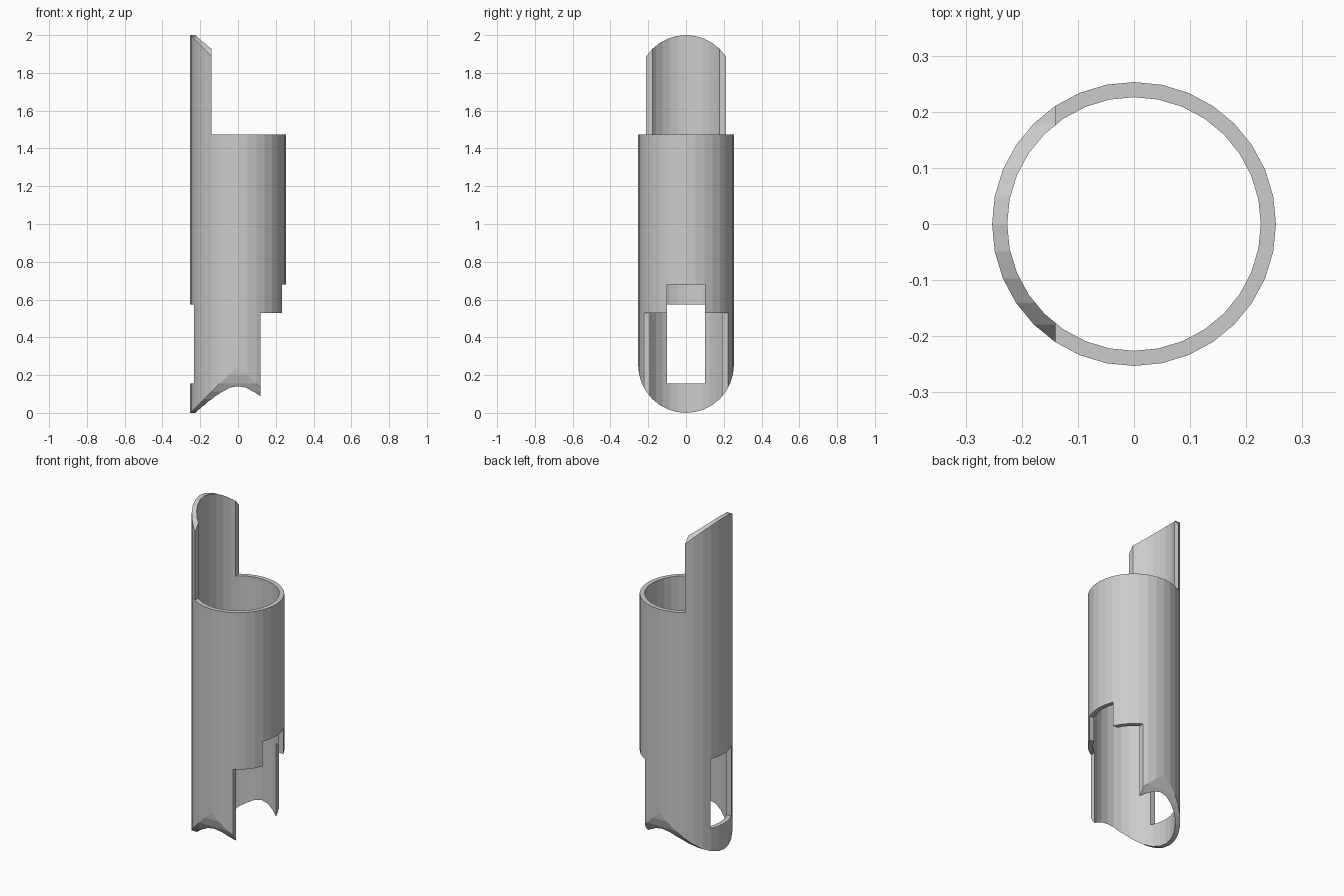
import bpy, bmesh, math

cube = bpy.data.objects.get("Cube")
if cube:
    bpy.data.objects.remove(cube, do_unlink=True)

OUTER, INNER, SIDES = 0.253, 0.226, 32
END_R = 0.2535      # radius of the rounded ends, seen from the side
HEIGHT = 2.0

grey = bpy.data.materials.new("grey")
grey.use_nodes = True
grey.diffuse_color = (0.6, 0.6, 0.6, 1)
grey.node_tree.nodes["Principled BSDF"].inputs["Base Color"].default_value = (0.6, 0.6, 0.6, 1)


def prism(name, profile, direction):
    """Extrude a closed outline into a solid."""
    bm = bmesh.new()
    face = bm.faces.new([bm.verts.new(p) for p in profile])
    new = bmesh.ops.extrude_face_region(bm, geom=[face])["geom"]
    bmesh.ops.translate(bm, vec=direction, verts=[v for v in new if isinstance(v, bmesh.types.BMVert)])
    bmesh.ops.recalc_face_normals(bm, faces=bm.faces)
    mesh = bpy.data.meshes.new(name)
    bm.to_mesh(mesh)
    bm.free()
    obj = bpy.data.objects.new(name, mesh)
    bpy.context.collection.objects.link(obj)
    return obj


def round_bar(name, radius, low, high):
    ring = [(radius * math.cos(i * math.tau / SIDES), radius * math.sin(i * math.tau / SIDES), low)
            for i in range(SIDES)]
    return prism(name, ring, (0, 0, high - low))


def box(name, x0, x1, y, z0, z1):
    return prism(name, [(x0, -y, z0), (x1, -y, z0), (x1, y, z0), (x0, y, z0)], (0, 0, z1 - z0))


def carve(target, cutter, operation="DIFFERENCE"):
    mod = target.modifiers.new(cutter.name, "BOOLEAN")
    mod.operation, mod.object, mod.solver = operation, cutter, "EXACT"
    bpy.context.view_layer.objects.active = target
    bpy.ops.object.modifier_apply(modifier=mod.name)
    bpy.data.objects.remove(cutter, do_unlink=True)


# Hollow tube
tube = round_bar("tube_sleeve", OUTER, -0.1, HEIGHT + 0.1)
carve(tube, round_bar("bore", INNER, -0.2, HEIGHT + 0.2))

# Rounded ends: a side outline with half-round top and bottom
outline = []
for centre, start in ((HEIGHT - END_R, 0), (END_R, math.pi)):
    arc = [start + i * math.tau / SIDES for i in range(SIDES // 2 + 1)]
    points = [(-0.4, END_R * math.cos(a), centre + END_R * math.sin(a)) for a in arc]
    side = math.copysign(0.3, points[0][1])
    outline += [(-0.4, side, centre)] + points + [(-0.4, -side, centre)]
carve(tube, prism("rounded_outline", outline, (0.8, 0, 0)), "INTERSECT")

# Upper tongue stays on one side only
carve(tube, box("tongue_cut", -0.14, 0.4, 0.4, 1.475, 2.3))
# Lower opening, its stepped notch, and the window opposite
carve(tube, box("lower_cut", 0.12, 0.4, 0.4, -0.3, 0.53))
carve(tube, box("notch_cut", 0.05, 0.4, 0.1, 0.3, 0.68))
carve(tube, box("window_cut", -0.4, -0.05, 0.1, 0.155, 0.575))

tube.data.materials.clear()
tube.data.materials.append(grey)
for face in tube.data.polygons:
    face.material_index = 0
    face.use_smooth = False
